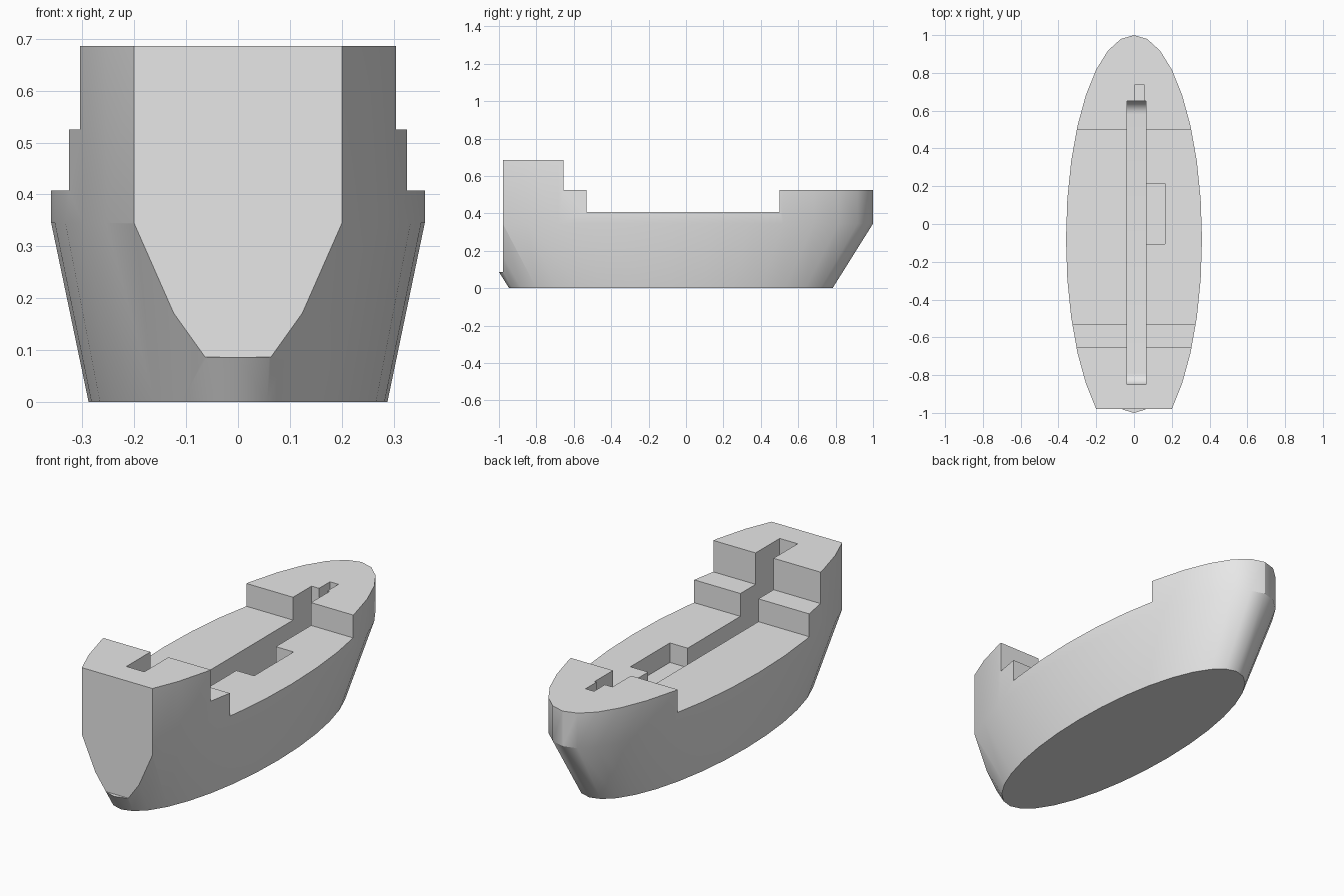
import bpy
import bmesh
from math import sin, cos, pi, radians

cube = bpy.data.objects.get("Cube")
if cube:
    bpy.data.objects.remove(cube, do_unlink=True)

SIDES = 32
HALF_WIDTH, HALF_LENGTH, CENTRE_Y = 0.36, 1.081, -0.081
KNUCKLE, TOP = 0.345, 0.686
ABOVE = 1.0

grey = bpy.data.materials.new("light grey")
grey.use_nodes = True
grey.diffuse_color = (0.8, 0.8, 0.8, 1)
grey.node_tree.nodes["Principled BSDF"].inputs["Base Color"].default_value = (0.8, 0.8, 0.8, 1)


def make_object(name, bm):
    bmesh.ops.recalc_face_normals(bm, faces=bm.faces)
    mesh = bpy.data.meshes.new(name)
    bm.to_mesh(mesh)
    bm.free()
    mesh.materials.append(grey)
    obj = bpy.data.objects.new(name, mesh)
    bpy.context.collection.objects.link(obj)
    return obj


def loft(name, rings):
    """Skin a stack of closed rings and cap both ends."""
    bm = bmesh.new()
    loops = [[bm.verts.new(p) for p in ring] for ring in rings]
    n = len(loops[0])
    for a, b in zip(loops, loops[1:]):
        for i in range(n):
            j = (i + 1) % n
            bm.faces.new((a[i], a[j], b[j], b[i]))
    bm.faces.new(loops[0])
    bm.faces.new(loops[-1])
    return make_object(name, bm)


def prism(name, x0, x1, profile):
    """Extrude a side profile of (y, z) points across x."""
    return loft(name, [[(x, y, z) for y, z in profile] for x in (x0, x1)])


def block(name, x0, x1, y0, y1, floor):
    return prism(name, x0, x1, [(y0, floor), (y1, floor), (y1, ABOVE), (y0, ABOVE)])


def ellipse(scale, z):
    return [(scale * HALF_WIDTH * sin(2 * pi * i / SIDES),
             CENTRE_Y + scale * HALF_LENGTH * cos(2 * pi * i / SIDES), z)
            for i in range(SIDES)]


def fillet(y, z, radius, start):
    """Quarter-round corner of a profile."""
    return [(y + radius * cos(start + k * pi / 16), z + radius * sin(start + k * pi / 16))
            for k in range(9)]


# Hull: flared below the knuckle, upright above it
hull = loft("hull", [ellipse(0.8, 0), ellipse(1, KNUCKLE), ellipse(1, TOP)])

# Stepped deck line
deck_cut = prism("deck_cutter", -0.6, 0.6, [
    (1.5, 0.525), (0.5, 0.525), (0.5, 0.408), (-0.532, 0.408), (-0.532, 0.525),
    (-0.655, 0.525), (-0.655, ABOVE), (1.5, ABOVE)])

# Flat transom that stops above the foot of the stern
transom_cut = block("transom_cutter", -0.6, 0.6, -1.5, -0.979, 0.087)

# Long central channel with rounded floor ends
floor = 0.15
channel_cut = prism("channel_cutter", -0.038, 0.064,
                    fillet(-0.85 + 0.06, floor + 0.06, 0.06, pi)
                    + fillet(0.65 - 0.07, floor + 0.07, 0.07, 1.5 * pi)
                    + [(0.65, ABOVE), (-0.85, ABOVE)])

# Side recess and small bow notch, both opening into the channel
recess_cut = block("recess_cutter", 0.0, 0.165, -0.105, 0.215, 0.308)
notch_cut = block("notch_cutter", 0.005, 0.053, 0.5, 0.738, 0.425)

bpy.ops.object.select_all(action="DESELECT")
bpy.context.view_layer.objects.active = hull
hull.select_set(True)
for cutter in (deck_cut, transom_cut, channel_cut, recess_cut, notch_cut):
    cutter.hide_render = True
    mod = hull.modifiers.new(cutter.name, "BOOLEAN")
    mod.operation = "DIFFERENCE"
    mod.solver = "EXACT"
    mod.object = cutter
    bpy.ops.object.modifier_apply(modifier=mod.name)
    bpy.data.objects.remove(cutter, do_unlink=True)

bpy.ops.object.shade_smooth_by_angle(angle=radians(30))
